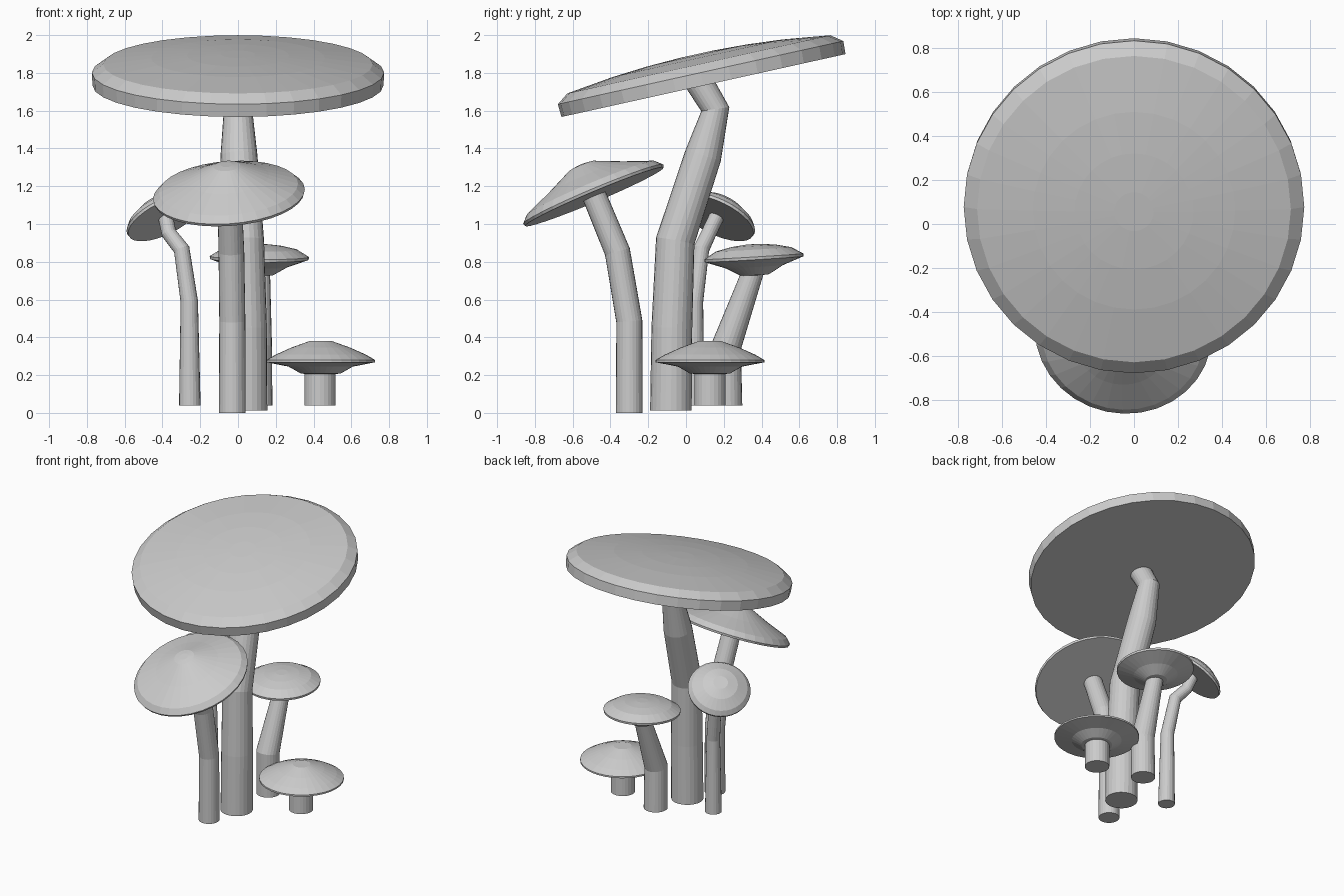
import bpy
import bmesh
import math
from mathutils import Vector


def loft(name, rings, close_ends=True):
    """Skin a list of rings (equal length lists of points) into one object."""
    bm = bmesh.new()
    vr = [[bm.verts.new(p) for p in ring] for ring in rings]
    n = len(vr[0])
    for a, b in zip(vr, vr[1:]):
        for i in range(n):
            j = (i + 1) % n
            bm.faces.new((a[i], a[j], b[j], b[i]))
    if close_ends:
        bm.faces.new(vr[0][::-1])
        bm.faces.new(vr[-1])
    bmesh.ops.recalc_face_normals(bm, faces=bm.faces)
    mesh = bpy.data.meshes.new(name)
    bm.to_mesh(mesh)
    bm.free()
    obj = bpy.data.objects.new(name, mesh)
    bpy.context.collection.objects.link(obj)
    return obj


def circle(center, normal, radius, sides):
    n = Vector(normal).normalized()
    u = Vector((1, 0, 0))
    u = (u - n * u.dot(n)).normalized()
    v = n.cross(u)
    c = Vector(center)
    return [c + radius * (u * math.cos(t) + v * math.sin(t))
            for t in (2 * math.pi * i / sides for i in range(sides))]


def stem(name, path, sides=24):
    """Bent tube; path holds (x, y, z, radius), rings sit on the mitre planes."""
    pts = [Vector(p[:3]) for p in path]
    dirs = [(b - a).normalized() for a, b in zip(pts, pts[1:])]
    rings = []
    for i, p in enumerate(path):
        if i == 0:
            n = Vector((0, 0, 1))
        elif i == len(path) - 1:
            n = dirs[-1]
        else:
            n = dirs[i - 1] + dirs[i]
        rings.append(circle(pts[i], n, p[3], sides))
    return loft(name, rings)


def cap(name, center, normal, profile, sides=32):
    """Tilted lathe; profile holds (radius, height along the normal)."""
    n = Vector(normal).normalized()
    c = Vector(center)
    return loft(name, [circle(c + n * h, n, r, sides) for r, h in profile])


# Tall mushroom with the broad flat cap
stem("tall_stem", [(0.045, -0.08, 0.012, 0.11), (0.045, -0.075, 0.45, 0.108),
                   (0.035, -0.057, 0.91, 0.103), (0.005, 0.09, 1.36, 0.098),
                   (0, 0.155, 1.608, 0.075), (0, 0.07, 1.75, 0.075)])
cap("tall_cap", (0, 0.0925, 1.733), (0, -0.216, 0.976),
    [(0.77, 0), (0.774, 0.07), (0.713, 0.115), (0.46, 0.148),
     (0.27, 0.163), (0.09, 0.17)])

# Front mushroom with the pointed tilted cap
stem("front_stem", [(-0.03, -0.30, 0, 0.071), (-0.03, -0.30, 0.485, 0.069),
                    (-0.035, -0.363, 0.853, 0.068), (-0.045, -0.49, 1.16, 0.064)])
cap("front_cap", (-0.047, -0.485, 1.144), (-0.07, -0.389, 0.921),
    [(0.398, 0), (0.403, 0.015), (0.369, 0.05), (0.22, 0.11),
     (0.07, 0.178), (0.03, 0.184)])

# Thin mushroom on the left leaning back
stem("left_stem", [(-0.255, 0.04, 0.04, 0.057), (-0.258, 0.045, 0.59, 0.046),
                   (-0.298, 0.08, 0.865, 0.043), (-0.365, 0.12, 0.95, 0.04),
                   (-0.385, 0.165, 1.045, 0.04)], 20)
cap("left_cap", (-0.388, 0.163, 1.03), (-0.41, 0.40, 0.82),
    [(0.212, 0), (0.215, 0.015), (0.19, 0.045), (0.12, 0.085), (0.05, 0.105)])

# Mid-height mushroom at the back
stem("back_stem", [(0.10, 0.216, 0.04, 0.082), (0.10, 0.212, 0.35, 0.08),
                   (0.112, 0.35, 0.735, 0.058), (0.112, 0.36, 0.8, 0.055)])
cap("back_cap", (0.113, 0.36, 0.818), (0.01, -0.06, 1),
    [(0.05, -0.09), (0.075, -0.088), (0.15, -0.045), (0.261, -0.005),
     (0.263, 0.01), (0.2, 0.048), (0.12, 0.066), (0.04, 0.075)])

# Short mushroom on the right
stem("short_stem", [(0.434, 0.127, 0.04, 0.083), (0.434, 0.127, 0.23, 0.083)])
cap("short_cap", (0.438, 0.127, 0.27), (0, 0, 1),
    [(0.05, -0.065), (0.105, -0.062), (0.17, -0.025), (0.288, -0.002),
     (0.288, 0.01), (0.24, 0.038), (0.155, 0.076), (0.06, 0.11)])
